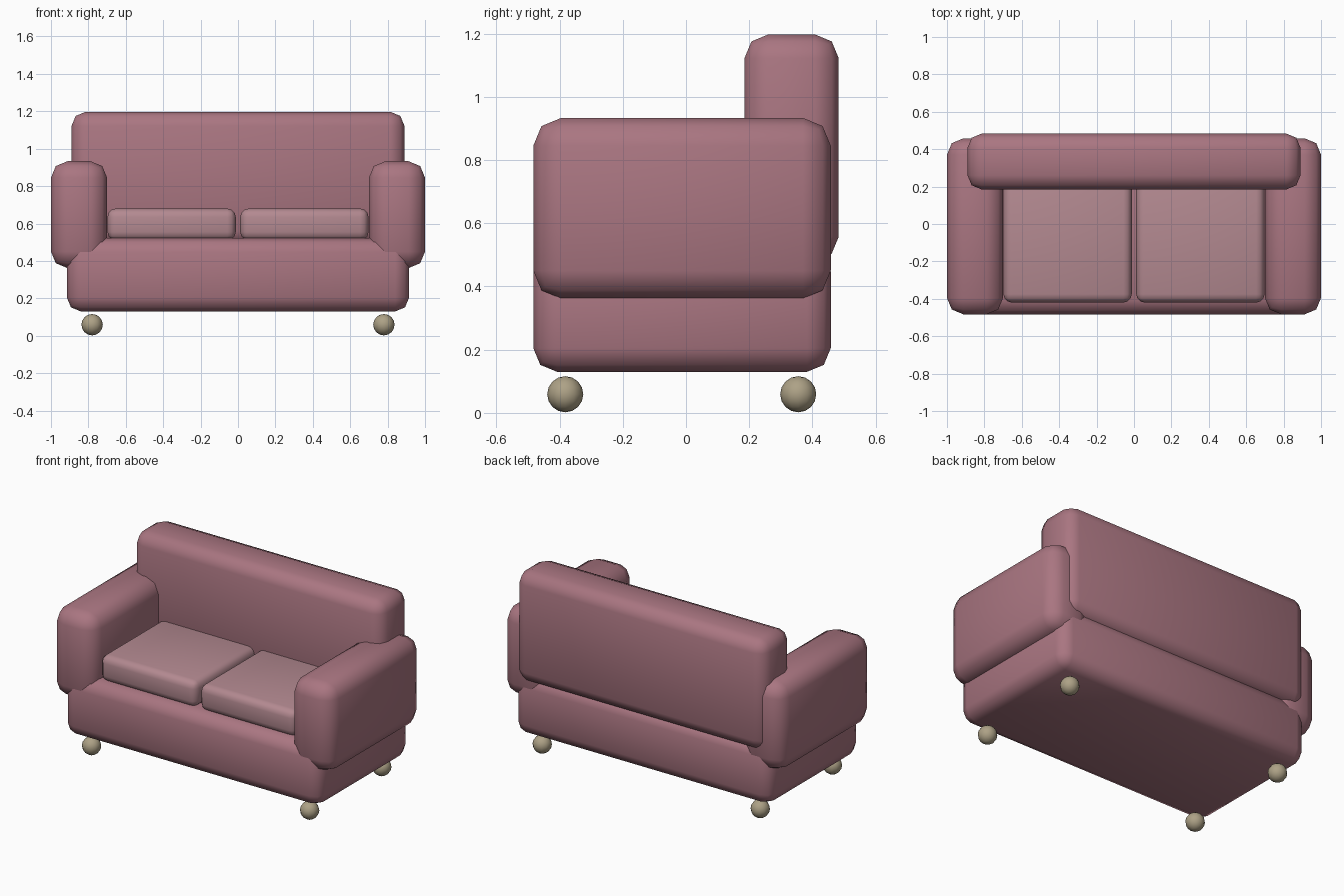
import bpy
from mathutils import Vector

if "Cube" in bpy.data.objects:
    bpy.data.objects.remove(bpy.data.objects["Cube"])


def material(name, rgb):
    m = bpy.data.materials.new(name)
    m.diffuse_color = (*rgb, 1)
    m.use_nodes = True
    m.node_tree.nodes["Principled BSDF"].inputs["Base Color"].default_value = m.diffuse_color
    return m


fabric = material("rose_fabric", (0.40, 0.18, 0.22))
cushion_fabric = material("pale_rose_fabric", (0.45, 0.25, 0.28))
wood = material("pale_wood", (0.42, 0.36, 0.24))


def padded_box(name, lo, hi, bevel, segments, mat):
    """Rounded, smooth-shaded upholstery block between two corners."""
    lo, hi = Vector(lo), Vector(hi)
    bpy.ops.mesh.primitive_cube_add(size=1, location=(lo + hi) / 2)
    ob = bpy.context.object
    ob.name = name
    ob.scale = hi - lo
    bpy.ops.object.transform_apply(location=False, rotation=False, scale=True)
    mod = ob.modifiers.new("rounding", "BEVEL")
    mod.width = bevel
    mod.segments = segments
    bpy.ops.object.modifier_apply(modifier=mod.name)
    bpy.ops.object.shade_smooth_by_angle(angle=0.9)
    ob.data.materials.append(mat)
    return ob


# Base and backrest
padded_box("base", (-0.915, -0.483, 0.13), (0.915, 0.458, 0.522), 0.075, 2, fabric)
padded_box("backrest", (-0.89, 0.185, 0.482), (0.89, 0.483, 1.197), 0.075, 2, fabric)

# Arms, seat cushions and ball feet, mirrored left and right
for side, s in (("left", -1), ("right", 1)):
    x0, x1 = sorted((s * 0.70, s * 1.0))
    padded_box(side + "_arm", (x0, -0.483, 0.362), (x1, 0.458, 0.933), 0.088, 2, fabric)

    x0, x1 = sorted((s * 0.012, s * 0.698))
    padded_box(side + "_seat_cushion", (x0, -0.42, 0.51), (x1, 0.25, 0.68),
               0.045, 3, cushion_fabric)

    for end, y in (("front", -0.382), ("back", 0.355)):
        bpy.ops.mesh.primitive_uv_sphere_add(segments=12, ring_count=8, radius=0.057,
                                             location=(s * 0.78, y, 0.059))
        foot = bpy.context.object
        foot.name = f"{end}_{side}_foot"
        bpy.ops.object.shade_smooth_by_angle(angle=0.9)
        foot.data.materials.append(wood)
